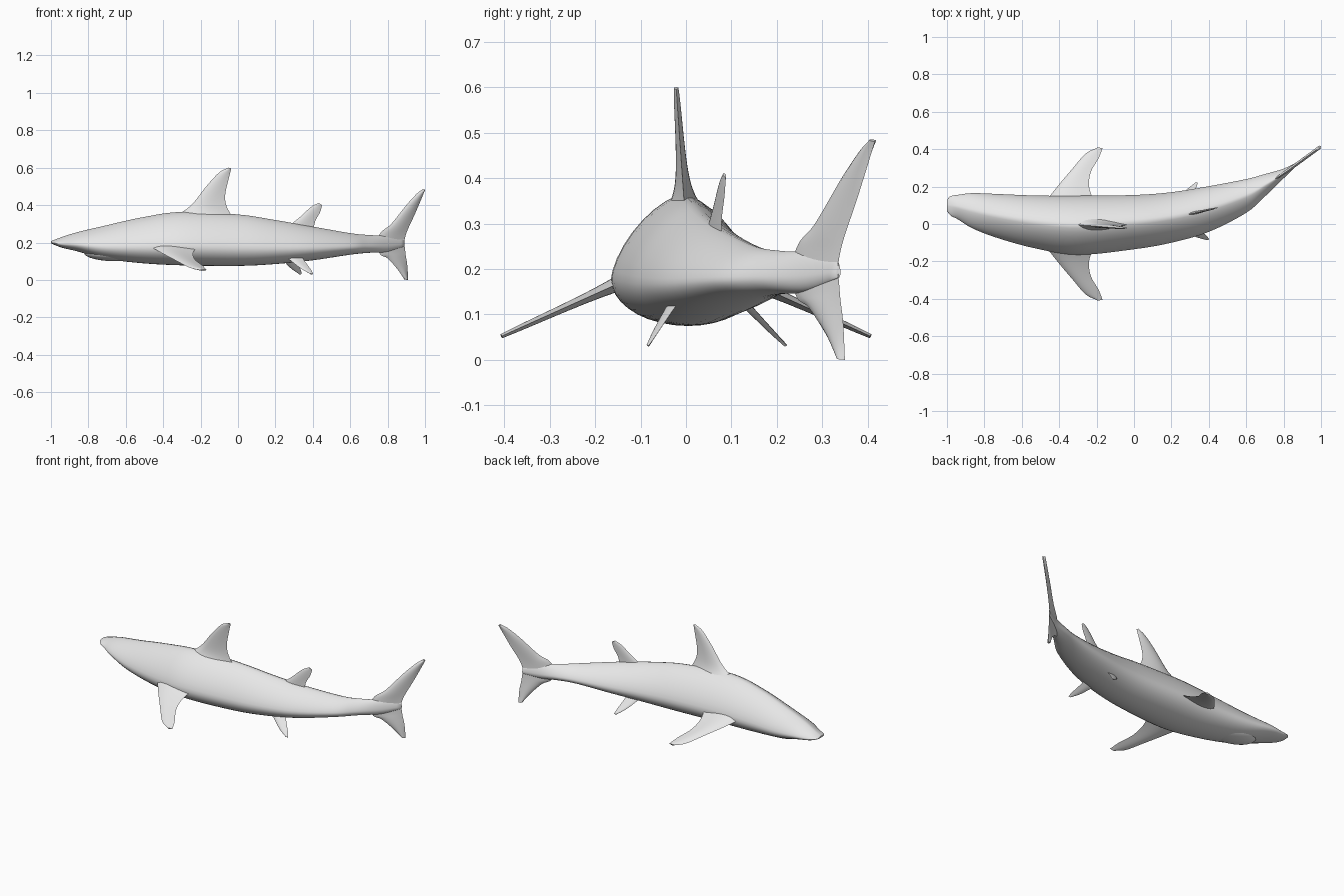
import bpy
import bmesh
import math
from mathutils import Vector

if "Cube" in bpy.data.objects:
    bpy.data.objects.remove(bpy.data.objects["Cube"], do_unlink=True)

skin = bpy.data.materials.new("plain grey skin")
skin.use_nodes = True
grey = (.8, .8, .8, 1)
skin.diffuse_color = grey
skin.node_tree.nodes["Principled BSDF"].inputs["Base Color"].default_value = grey


def finish(name, bm):
    """Turn a bmesh into a smooth, coloured object."""
    bmesh.ops.recalc_face_normals(bm, faces=bm.faces)
    mesh = bpy.data.meshes.new(name)
    bm.to_mesh(mesh)
    bm.free()
    mesh.materials.append(skin)
    obj = bpy.data.objects.new(name, mesh)
    bpy.context.collection.objects.link(obj)
    bpy.ops.object.select_all(action='DESELECT')
    obj.select_set(True)
    bpy.context.view_layer.objects.active = obj
    bpy.ops.object.shade_smooth_by_angle(angle=math.radians(50))
    return obj


def loft(name, rings):
    """Skin a series of closed rings and cap both ends."""
    bm = bmesh.new()
    rows = [[bm.verts.new(p) for p in ring] for ring in rings]
    for row, following in zip(rows, rows[1:]):
        for i in range(len(row)):
            bm.faces.new((row[i - 1], row[i], following[i], following[i - 1]))
    bm.faces.new(rows[0])
    bm.faces.new(rows[-1])
    return finish(name, bm)


def spline(points, steps):
    """Smooth curve through points of any dimension."""
    pts = [Vector(p) for p in points]
    pts = [pts[0] * 2 - pts[1]] + pts + [pts[-1] * 2 - pts[-2]]
    result = []
    for before, a, b, after in zip(pts, pts[1:], pts[2:], pts[3:]):
        for step in range(steps):
            t = step / steps
            enter, leave = (b - before) / 2, (after - a) / 2
            result.append(a + enter * t
                          + ((b - a) * 3 - enter * 2 - leave) * t ** 2
                          + ((a - b) * 2 + enter + leave) * t ** 3)
    result.append(pts[-2])
    return result


# Body stations: x with centre y, then half width, top and bottom
spine = [(-1, .1), (-.98, .097), (-.94, .09), (-.86, .07), (-.72, .041),
         (-.52, .01), (-.3, -.007), (0, .01), (.2, .035), (.4, .08),
         (.6, .15), (.7, .207), (.8, .27), (.89, .335)]
girth = [(.03, .207, .196), (.052, .215, .187), (.066, .23, .172),
         (.095, .255, .153), (.119, .288, .115), (.142, .333, .09),
         (.158, .364, .078), (.145, .35, .075), (.135, .32, .085),
         (.122, .285, .105), (.09, .25, .135), (.06, .24, .145),
         (.026, .235, .15), (.005, .215, .18)]
spine_curve = spline(spine, 5)
girth_curve = spline(girth, 5)


def spine_y(x):
    """Sideways position of the bent centre line, extended past its end."""
    for a, b in zip(spine_curve, spine_curve[1:]):
        if x <= b.x:
            break
    return a.y + (b.y - a.y) * (x - a.x) / (b.x - a.x)


def body_ring(centre, size, sides=36):
    """Rounded belly with a back that narrows towards its ridge."""
    half, top, bottom = size
    middle = bottom + (top - bottom) * .35
    ring = []
    for i in range(sides):
        angle = math.tau * i / sides
        c, s = math.cos(angle), math.sin(angle)
        power, height = (4 / 3, top - middle) if s > 0 else (1, middle - bottom)
        across = math.copysign(abs(c) ** power, c)
        rise = math.copysign(abs(s) ** power, s)
        ring.append((centre.x, centre.y + half * across, middle + height * rise))
    return ring


loft("body", [body_ring(c, g) for c, g in zip(spine_curve, girth_curve)])

# Lower jaw: flattened ball that makes the step of the mouth
bm = bmesh.new()
bmesh.ops.create_uvsphere(bm, u_segments=32, v_segments=16, radius=1)
turn = math.atan2(spine_y(-.6) - spine_y(-.7), .1)
for v in bm.verts:
    x, y, z = v.co.x * .17, v.co.y * .085, v.co.z * .045
    v.co = (-.655 + x * math.cos(turn) - y * math.sin(turn),
            spine_y(-.655) + x * math.sin(turn) + y * math.cos(turn), .145 + z)
finish("lower_jaw", bm)


def fin(name, leading, trailing, place, thick, flare=0.0, taper=.6):
    """Lens-section blade between a leading and a trailing edge."""
    fronts = [place(*p) for p in spline(leading, 5)]
    backs = [place(*p) for p in spline(trailing, 5)]
    last, cuts = len(fronts) - 1, 10
    rings = []
    for i, (front, back) in enumerate(zip(fronts, backs)):
        low, high = max(i - 1, 0), min(i + 1, last)
        span = fronts[high] + backs[high] - fronts[low] - backs[low]
        normal = (back - front).cross(span).normalized()
        v = i / last
        half = thick * (1 - taper * v + flare * (1 - v) ** 6)

        def skin_point(k, side):
            u = k / cuts
            bulge = math.sin(math.pi * u ** .7) * half * side
            return front.lerp(back, u) + normal * bulge

        rings.append([skin_point(k, 1) for k in range(cuts + 1)]
                     + [skin_point(k, -1) for k in range(cuts - 1, 0, -1)])
    return loft(name, rings)


# Fins along the back
fin("dorsal_fin",
    [(-.34, .335), (-.25, .4), (-.17, .5), (-.1, .575), (-.05, .6)],
    [(-.03, .335), (-.063, .4), (-.068, .46), (-.05, .54), (-.036, .595)],
    lambda x, z: Vector((x, -.005 - .07 * (z - .36), z)), .013, 2)
fin("rear_dorsal_fin",
    [(.26, .28), (.33, .335), (.39, .39), (.43, .411)],
    [(.405, .28), (.415, .32), (.438, .36), (.45, .4)],
    lambda x, z: Vector((x, .05 + .22 * (x - .28), z)), .008)

# Tail fin: follows the bent centre line, from upper tip to lower tip
fin("tail_fin",
    [(.99, .485), (.96, .465), (.9, .4), (.82, .3), (.765, .255), (.74, .195),
     (.76, .137), (.8, .115), (.85, .06), (.89, .003)],
    [(1, .48), (.975, .42), (.945, .35), (.908, .27), (.893, .225), (.89, .195),
     (.893, .165), (.897, .13), (.905, .08), (.91, 0)],
    lambda x, z: Vector((x, spine_y(x), z)), .009, taper=0)

# Paired fins: same outline on each side of the body
heading = Vector((.98, .2, 0))
sideways = Vector((-.2, .98, 0))
for name, side in (("left", 1), ("right", -1)):
    fin(name + "_pectoral_fin",
        [(-.48, .11), (-.41, .2), (-.33, .295), (-.26, .375), (-.2, .407)],
        [(-.21, .11), (-.24, .2), (-.23, .28), (-.19, .35), (-.168, .405)],
        lambda x, y: Vector((x, y * side, .235 - .45 * y)), .012, 1)
    fin(name + "_pelvic_fin",
        [(-.01, .05), (.05, .095), (.1, .13), (.15, .155)],
        [(.1, .05), (.13, .1), (.155, .135), (.165, .155)],
        lambda a, b: (Vector((.21, spine_y(.21), .225 - 1.25 * b))
                      + heading * a + sideways * b * side), .008)
